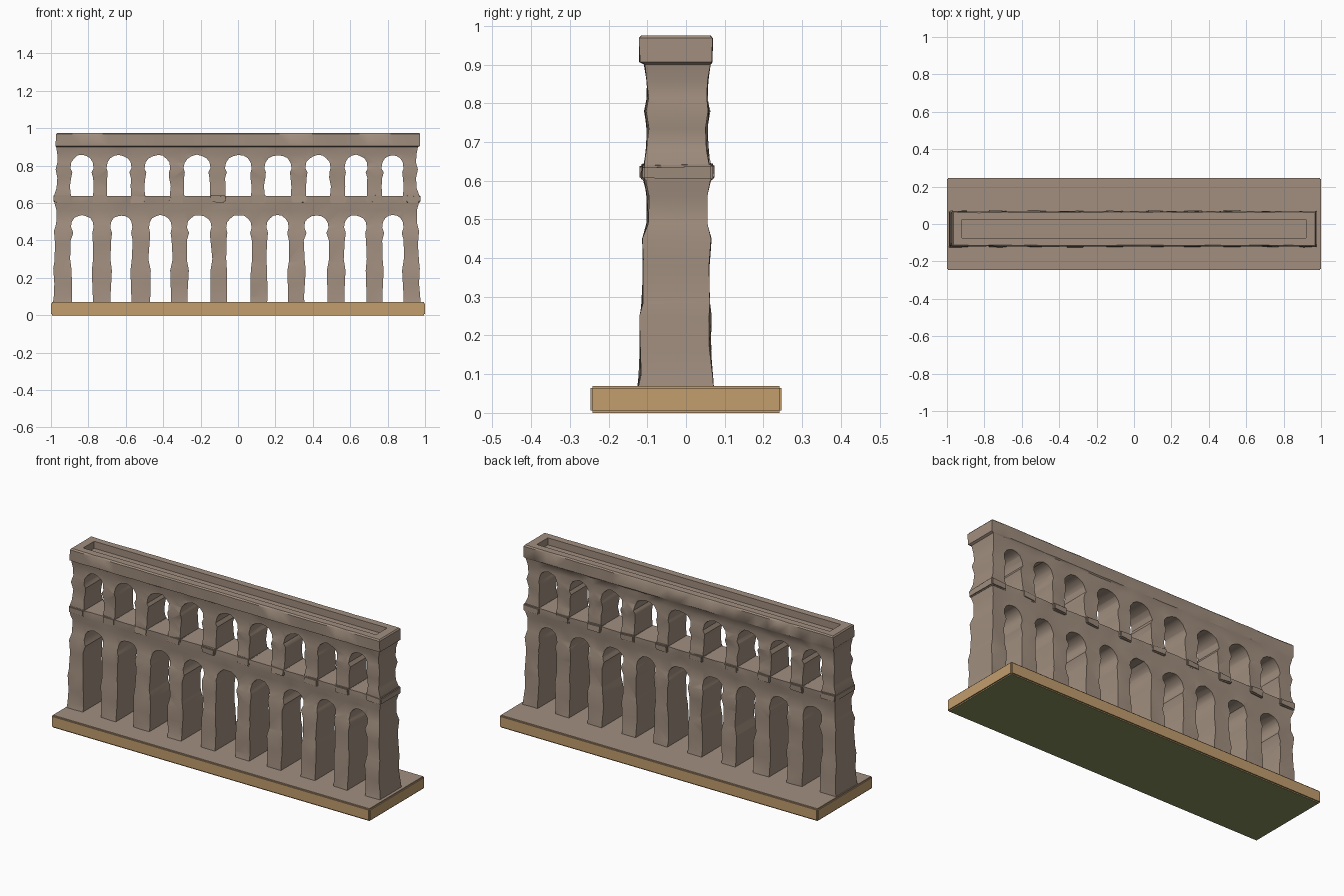
import bpy, bmesh, math, random

if "Cube" in bpy.data.objects:
    bpy.data.objects.remove(bpy.data.objects["Cube"])

random.seed(7)


def material(name, rgb):
    m = bpy.data.materials.new(name)
    m.diffuse_color = (*rgb, 1)
    m.use_nodes = True
    m.node_tree.nodes["Principled BSDF"].inputs["Base Color"].default_value = m.diffuse_color
    return m


stone = material("stone", (0.355, 0.272, 0.212))
wood = material("tan_edge", (0.54, 0.34, 0.155))
felt = material("green_underside", (0.25, 0.275, 0.112))


def jit(a):
    return random.uniform(-a, a)


def finish(bm, name, mats):
    bmesh.ops.recalc_face_normals(bm, faces=bm.faces)
    me = bpy.data.meshes.new(name)
    bm.to_mesh(me)
    bm.free()
    ob = bpy.data.objects.new(name, me)
    bpy.context.collection.objects.link(ob)
    for m in mats:
        me.materials.append(m)
    return ob


def add_box(bm, x0, x1, y0, y1, z0, z1, wobble=0.0):
    geo = bmesh.ops.create_cube(bm, size=1)
    for v in geo["verts"]:
        v.co = ((x0 + x1) / 2 + v.co.x * (x1 - x0) + jit(wobble),
                (y0 + y1) / 2 + v.co.y * (y1 - y0) + jit(wobble),
                (z0 + z1) / 2 + v.co.z * (z1 - z0) + jit(wobble))


def smooth(ob, angle=35):
    bpy.ops.object.select_all(action='DESELECT')
    bpy.context.view_layer.objects.active = ob
    ob.select_set(True)
    bpy.ops.object.shade_smooth_by_angle(angle=math.radians(angle))


def apply_cut(ob, cutter):
    mod = ob.modifiers.new("cut", 'BOOLEAN')
    mod.object, mod.operation, mod.solver = cutter, 'DIFFERENCE', 'EXACT'
    bpy.context.view_layer.objects.active = ob
    bpy.ops.object.modifier_apply(modifier=mod.name)
    bpy.data.objects.remove(cutter)


# Base slab: stone top, tan rim, green underside
bm = bmesh.new()
add_box(bm, -1.0, 1.0, -0.247, 0.247, 0, 0.07)
bmesh.ops.bevel(bm, geom=bm.edges[:], offset=0.006, segments=2, affect='EDGES')
bm.normal_update()
for f in bm.faces:
    f.material_index = 0 if f.normal.z > 0.95 else 2 if f.normal.z < -0.95 else 1
smooth(finish(bm, "base_slab", [stone, wood, felt]))

# Wall: rings of (z, front y, back y, left x, right x) stacked upward
RINGS = [
    (0.060, -0.124, 0.070, -0.990, 0.978), (0.100, -0.119, 0.067, -0.985, 0.974),
    (0.170, -0.117, 0.062, -0.982, 0.968), (0.250, -0.118, 0.063, -0.988, 0.972),
    (0.285, -0.112, 0.059, -0.982, 0.968), (0.380, -0.110, 0.058, -0.978, 0.962),
    (0.450, -0.110, 0.063, -0.984, 0.968), (0.490, -0.099, 0.053, -0.972, 0.958),
    (0.560, -0.099, 0.052, -0.970, 0.956), (0.595, -0.106, 0.060, -0.980, 0.966),
    (0.645, -0.106, 0.061, -0.982, 0.968), (0.680, -0.101, 0.056, -0.970, 0.955),
    (0.735, -0.099, 0.053, -0.966, 0.952), (0.780, -0.105, 0.060, -0.975, 0.962),
    (0.815, -0.099, 0.054, -0.966, 0.952), (0.860, -0.099, 0.055, -0.966, 0.954),
    (0.900, -0.107, 0.062, -0.972, 0.962), (0.906, -0.119, 0.067, -0.976, 0.974),
    (0.968, -0.120, 0.068, -0.972, 0.974), (0.975, -0.114, 0.062, -0.966, 0.968),
]
N = 28
bm = bmesh.new()
rows = []
for z, yf, yb, xl, xr in RINGS:
    a = 0.0035 if z < 0.9 else 0.002
    xs = [xl + (xr - xl) * i / N for i in range(N + 1)]
    pts = [(x, yf + jit(a)) for x in xs] + [(x, yb + jit(a)) for x in reversed(xs)]
    rows.append([bm.verts.new((x, y, z)) for x, y in pts])
for lo, hi in zip(rows, rows[1:]):
    for i in range(len(lo)):
        j = (i + 1) % len(lo)
        bm.faces.new((lo[i], lo[j], hi[j], hi[i]))
bm.faces.new(rows[0][::-1])
bm.faces.new(rows[-1])
bmesh.ops.triangulate(bm, faces=bm.faces[:])
wall = finish(bm, "arcade_wall", [stone])

# Openings: (left, right) of each bay, on both storeys
LOWER = [(-.89, -.775), (-.68, -.568), (-.473, -.357), (-.27, -.145), (-.06, .07),
         (.155, .268), (.357, .481), (.57, .685), (.774, .882)]
UPPER = [(-.893, -.775), (-.70, -.572), (-.497, -.365), (-.288, -.150), (-.067, .07),
         (.144, .284), (.363, .492), (.573, .69), (.77, .882)]


def add_arch(bm, x0, x1, sill, spring, top, jambs):
    c, h = (x0 + x1) / 2, (x1 - x0) / 2
    side = [(sill, h)] + [(z, h + d) for z, d in jambs]
    pts = [(c + w + (jit(0.004) if i else 0), z) for i, (z, w) in enumerate(side)]
    for i in range(9):
        t = math.pi * i / 8
        pts.append((c + (h + 0.003) * math.cos(t),
                    spring + (top - spring) * math.sin(t) ** 0.85 + jit(0.003)))
    pts += [(c - w - (jit(0.004) if z > sill else 0), z) for z, w in reversed(side)]
    front = [bm.verts.new((x, -0.3, z)) for x, z in pts]
    f = bm.faces.new(front)
    ext = bmesh.ops.extrude_face_region(bm, geom=[f])
    for v in ext["geom"]:
        if isinstance(v, bmesh.types.BMVert):
            v.co.y = 0.3


bm = bmesh.new()
for x0, x1 in LOWER:
    add_arch(bm, x0, x1, 0.03, 0.47, 0.535,
             [(0.10, 0.0), (0.24, -0.004), (0.30, 0.004), (0.40, 0.002), (0.44, -0.006)])
for x0, x1 in UPPER:
    add_arch(bm, x0, x1, 0.637, 0.785, 0.857, [(0.69, 0.002), (0.735, -0.001), (0.765, -0.006)])
apply_cut(wall, finish(bm, "arch_cutter", []))

# Water channel sunk into the top
bm = bmesh.new()
add_box(bm, -0.92, 0.92, -0.075, 0.024, 0.935, 1.1)
apply_cut(wall, finish(bm, "channel_cutter", []))
smooth(wall)

# Ledge blocks at the foot of every upper pier
edges = [-0.985] + [x for bay in UPPER for x in bay] + [0.972]
bm = bmesh.new()
for x0, x1 in zip(edges[::2], edges[1::2]):
    add_box(bm, x0 - 0.001, x1 + 0.001, -0.114 + jit(0.003), 0.071, 0.602, 0.642, 0.004)
bmesh.ops.bevel(bm, geom=bm.edges[:], offset=0.005, segments=2, affect='EDGES')
smooth(finish(bm, "pier_ledges", [stone]), 60)
